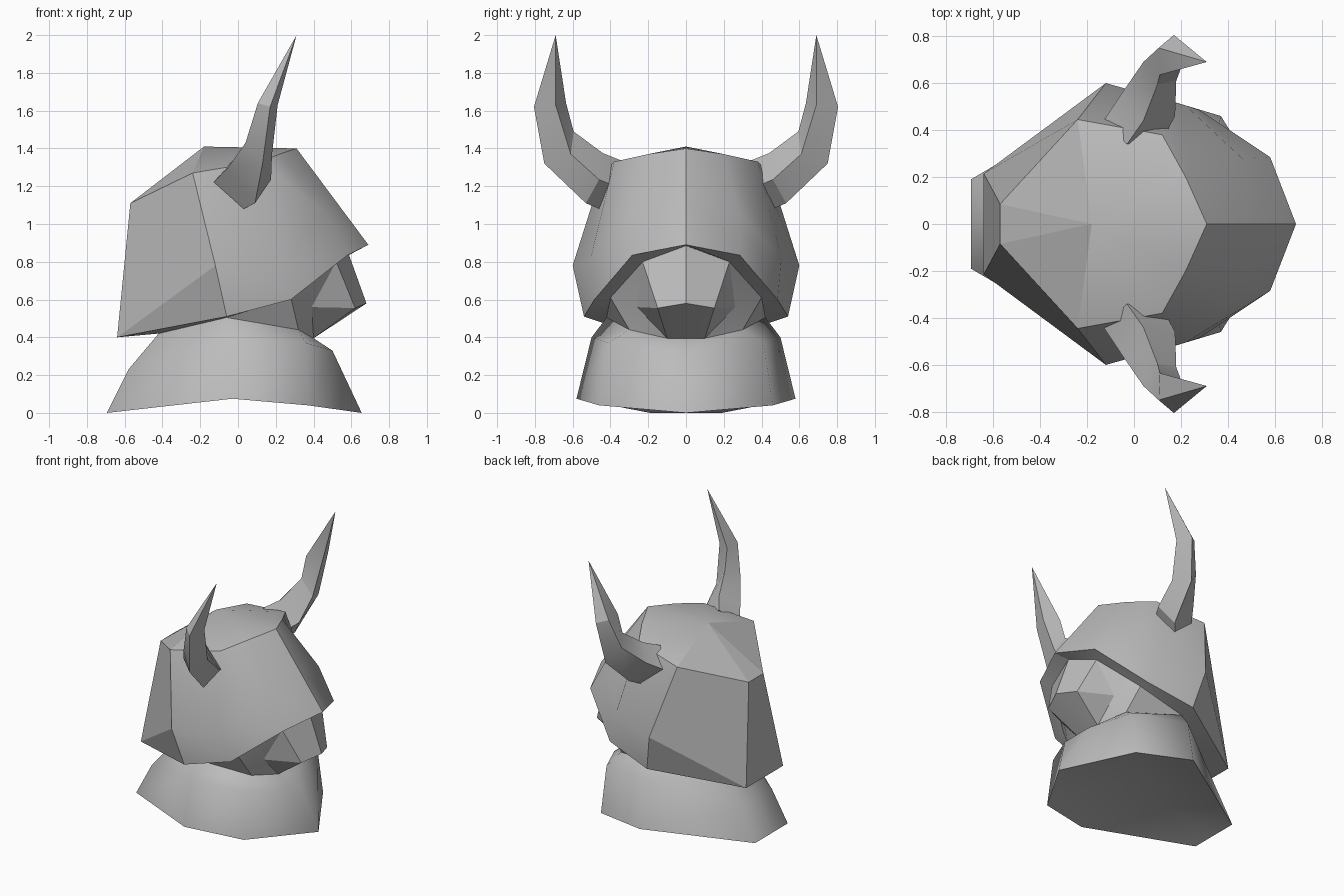
import bpy, bmesh, math

if "Cube" in bpy.data.objects:
    bpy.data.objects.remove(bpy.data.objects["Cube"])

grey = bpy.data.materials.new("plain_grey")
grey.diffuse_color = (0.5, 0.5, 0.5, 1)
grey.use_nodes = True
grey.node_tree.nodes["Principled BSDF"].inputs["Base Color"].default_value = grey.diffuse_color


def build(name, pts, faces, angle=32, flat=(), crease=None):
    """Build one half from its points, mirror it across y = 0 and weld the seam."""
    bm = bmesh.new()
    for side in (1, -1):
        vs = [bm.verts.new((x, y * side, z)) for x, y, z in pts]
        for f in faces:
            bm.faces.new([vs[i] for i in f][::side])
    bmesh.ops.remove_doubles(bm, verts=bm.verts, dist=0.0005)
    bmesh.ops.recalc_face_normals(bm, faces=bm.faces)
    me = bpy.data.meshes.new(name)
    bm.to_mesh(me)
    bm.free()
    ob = bpy.data.objects.new(name, me)
    bpy.context.collection.objects.link(ob)
    me.materials.append(grey)
    bpy.ops.object.select_all(action='DESELECT')
    ob.select_set(True)
    bpy.context.view_layer.objects.active = ob
    bpy.ops.object.shade_smooth_by_angle(angle=math.radians(angle))
    for p in me.polygons:
        if p.index % len(faces) in flat:
            p.use_smooth = False
    for e in me.edges:
        if crease and all(crease(me.vertices[v].co) for v in e.vertices):
            e.use_edge_sharp = True
    return ob


def bridge(rows, n):
    """Quads between consecutive closed rings of n points."""
    return [(r * n + i, r * n + (i + 1) % n, (r + 1) * n + (i + 1) % n, (r + 1) * n + i)
            for r in range(rows - 1) for i in range(n)]


# inner opening of the helmet, shared with the face and the neck
OPENING = [(.57, 0, .885), (.52, .23, .80), (.28, .40, .61), (-.06, .42, .505),
           (-.42, .15, .42), (-.42, 0, .42)]

# helmet: crown edge, middle and rim, front centre to back centre
crown = [(.31, 0, 1.40), (.22, .20, 1.37), (.12, .38, 1.33), (-.24, .445, 1.27),
         (-.57, .085, 1.11), (-.57, 0, 1.11)]
middle = [(.50, 0, 1.145), (.46, .28, 1.06), (.22, .505, .82), (-.12, .60, .78)]
rim = [(.69, 0, .89), (.58, .285, .835), (.28, .485, .60), (-.06, .54, .51),
       (-.64, .215, .40), (-.64, 0, .40)]
pts = crown + middle + rim + OPENING + [(-.18, 0, 1.41)]
faces = [(i, i + 1, i + 7, i + 6) for i in range(3)]              # upper dome
faces += [(i + 6, i + 7, i + 11, i + 10) for i in range(3)]       # lower dome
faces += [(3, 4, 14, 9), (9, 14, 13), (4, 5, 15, 14)]             # back panels
faces += [(22, i, i + 1) for i in range(5)]                       # crown
faces += [(i, i + 1, i + 7, i + 6) for i in range(10, 15)]        # underside of rim
build("helmet", pts, faces, 42, flat=(6, 7, 8, 12, 13),
      crease=lambda c: abs(c.y) < .21 and c.x > .2 and (abs(c.y) < .01 or c.z > 1.3))

# face: brow, projecting nose guard, hollow cheek, jaw
pts = OPENING[:4] + [(.68, 0, .58), (.62, .15, .555), (.40, 0, .395),
                     (.40, .10, .395), (.32, .30, .44), (.39, .26, .56)]
faces = [(0, 1, 5, 4), (4, 5, 7, 6), (1, 2, 9), (1, 9, 5), (2, 8, 9), (9, 8, 7),
         (9, 7, 5), (2, 3, 8)]
build("face", pts, faces, 22)

# neck collar: base, shoulder and top rows, plus the hollow underneath
base = [(.655, 0, 0), (.37, .46, .04), (-.03, .58, .075), (-.695, .19, 0), (-.695, 0, 0)]
shoulder = [(.50, 0, .33), (.50, .12, .33), (.36, .41, .37), (-.05, .50, .40),
            (-.58, .17, .23), (-.58, 0, .23)]
top = [(.40, 0, .395), (.40, .10, .395), (.32, .30, .44)] + OPENING[3:]
pts = base + shoulder + top + [(-.02, 0, .20)]
faces = [(0, 6, 5)]
faces += [(i, i + 1, i + 7, i + 6) for i in range(4)]
faces += [(i, i + 1, i + 7, i + 6) for i in range(5, 10)]
faces += [(17, i, i + 1) for i in range(4)]
build("neck_collar", pts, faces, 55)

# horns: four-sided rings (outer, back, inner, front) rising to a point
rings = [(.03, .46, 1.08), (-.13, .44, 1.22), (-.03, .34, 1.335), (.13, .375, 1.20),
         (.09, .53, 1.11), (-.06, .545, 1.29), (.04, .44, 1.375), (.175, .46, 1.235),
         (.13, .75, 1.32), (.04, .69, 1.43), (.10, .595, 1.49), (.18, .61, 1.37),
         (.17, .805, 1.62), (.105, .75, 1.64), (.11, .635, 1.64), (.21, .69, 1.63),
         (.31, .69, 2.0)]
faces = bridge(4, 4) + [(12 + i, 12 + (i + 1) % 4, 16) for i in range(4)] + [(3, 2, 1, 0)]
build("horns", rings, faces, 25)
